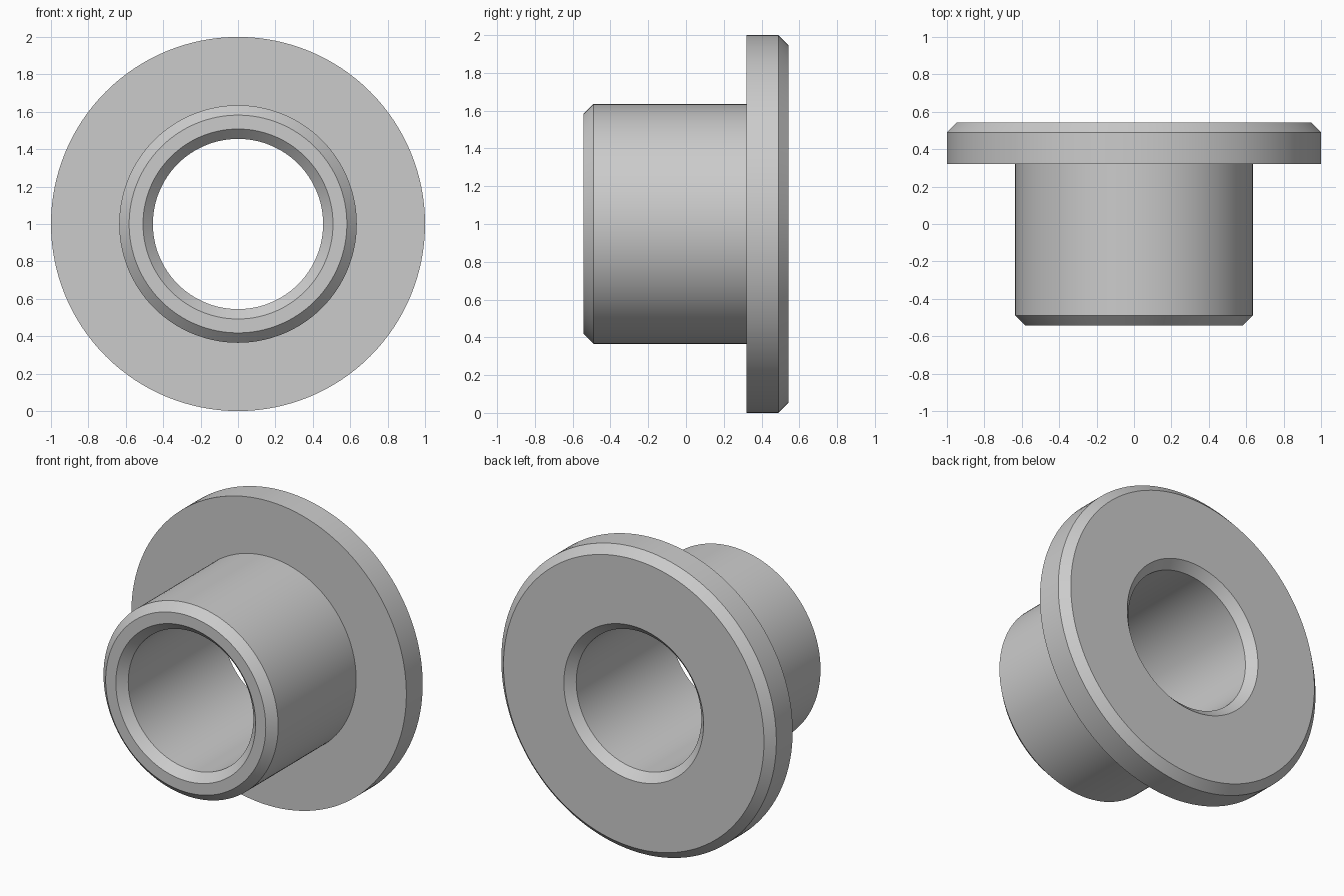
import bpy
import bmesh
from math import cos, sin, tau, radians

cube = bpy.data.objects.get("Cube")
if cube:
    bpy.data.objects.remove(cube, do_unlink=True)

SEGMENTS = 128
BORE, SLEEVE, FLANGE = 0.455, 0.635, 1.0   # radii
FRONT, STEP, BACK = -0.543, 0.32, 0.543    # positions along y
CHAMFER = 0.053

# Closed cross-section of the bushing as (radius, y)
profile = [
    (BORE, FRONT + CHAMFER),
    (BORE + CHAMFER, FRONT),
    (SLEEVE - CHAMFER, FRONT),
    (SLEEVE, FRONT + CHAMFER),
    (SLEEVE, STEP),
    (FLANGE, STEP),
    (FLANGE, BACK - CHAMFER),
    (FLANGE - CHAMFER, BACK),
    (BORE + CHAMFER, BACK),
    (BORE, BACK - CHAMFER),
]

# Grey metal
metal = bpy.data.materials.new("grey_metal")
metal.use_nodes = True
grey = (0.6, 0.6, 0.6, 1.0)
metal.diffuse_color = grey
metal.node_tree.nodes["Principled BSDF"].inputs["Base Color"].default_value = grey

# Turn the cross-section around the y axis
bm = bmesh.new()
rings = []
for i in range(SEGMENTS):
    a = tau * i / SEGMENTS
    rings.append([bm.verts.new((r * cos(a), y, FLANGE + r * sin(a))) for r, y in profile])
for i, ring in enumerate(rings):
    following = rings[(i + 1) % SEGMENTS]
    for j in range(len(profile)):
        k = (j + 1) % len(profile)
        bm.faces.new((ring[j], ring[k], following[k], following[j]))
bmesh.ops.recalc_face_normals(bm, faces=bm.faces)

mesh = bpy.data.meshes.new("flanged_bushing")
bm.to_mesh(mesh)
bm.free()
mesh.materials.append(metal)
bushing = bpy.data.objects.new("flanged_bushing", mesh)
bpy.context.collection.objects.link(bushing)

# Smooth round walls, crisp chamfer edges
bpy.ops.object.select_all(action="DESELECT")
bushing.select_set(True)
bpy.context.view_layer.objects.active = bushing
bpy.ops.object.shade_smooth_by_angle(angle=radians(30))
